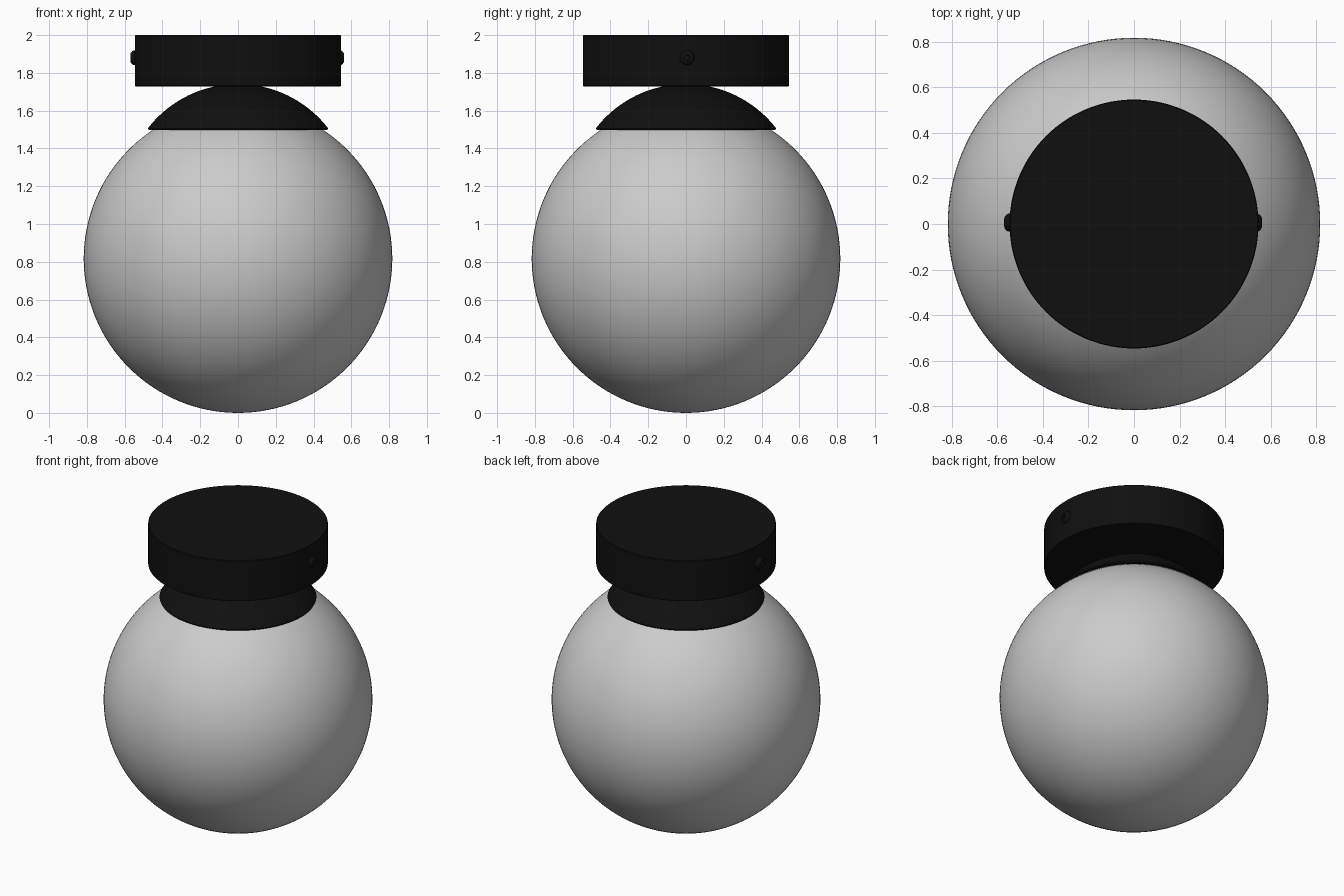
import bpy, bmesh
from math import pi, sin, cos, asin
from mathutils import Matrix

if "Cube" in bpy.data.objects:
    bpy.data.objects.remove(bpy.data.objects["Cube"])

black = bpy.data.materials.new("black_metal")
black.diffuse_color = (0.005, 0.005, 0.005, 1)
black.use_nodes = True
black.node_tree.nodes["Principled BSDF"].inputs["Base Color"].default_value = black.diffuse_color


def lathe(name, profile, steps, mat=None, matrix=None):
    """Spin an (r, z) profile about z into a closed surface."""
    bm = bmesh.new()
    vs = [bm.verts.new((r, 0, z)) for r, z in profile]
    es = [bm.edges.new(p) for p in zip(vs, vs[1:])]
    bmesh.ops.spin(bm, geom=vs + es, cent=(0, 0, 0), axis=(0, 0, 1),
                   angle=2 * pi, steps=steps)
    bmesh.ops.remove_doubles(bm, verts=bm.verts, dist=1e-5)
    bmesh.ops.recalc_face_normals(bm, faces=bm.faces)
    if matrix:
        bm.transform(matrix)
    me = bpy.data.meshes.new(name)
    bm.to_mesh(me)
    bm.free()
    ob = bpy.data.objects.new(name, me)
    bpy.context.collection.objects.link(ob)
    if mat:
        me.materials.append(mat)
    bpy.ops.object.select_all(action='DESELECT')
    ob.select_set(True)
    bpy.context.view_layer.objects.active = ob
    bpy.ops.object.shade_smooth_by_angle(angle=0.6)
    return ob


# Glass globe
R = 0.817
lathe("globe", [(R * sin(pi * i / 64), R - R * cos(pi * i / 64)) for i in range(65)], 128)

# Domed cap holding the globe, with a small turned-in rim
D, C = 0.603, 1.138
a = asin(0.472 / D)
dome = [(D * sin(a * i / 16), C + D * cos(a * i / 16)) for i in range(17)]
lathe("globe_cap", dome + [(0.477, 1.506), (0.473, 1.498), (0.44, 1.498)], 96, black)

# Ceiling canopy drum with softened edges
lathe("canopy", [(0, 2.0), (0.542, 2.0), (0.546, 1.996),
                 (0.546, 1.732), (0.542, 1.728), (0, 1.728)], 128, black)

# Side screws: round heads with a small socket
head = [(0, 0.006), (0.013, 0.006), (0.014, 0.021), (0.024, 0.019),
        (0.034, 0.012), (0.039, 0.004), (0.039, -0.012), (0, -0.012)]
for name, side, x in (("left_screw", -1, -0.549), ("right_screw", 1, 0.541)):
    lathe(name, head, 32, black,
          Matrix.Translation((x, 0.006, 1.88)) @ Matrix.Rotation(side * pi / 2, 4, 'Y'))
